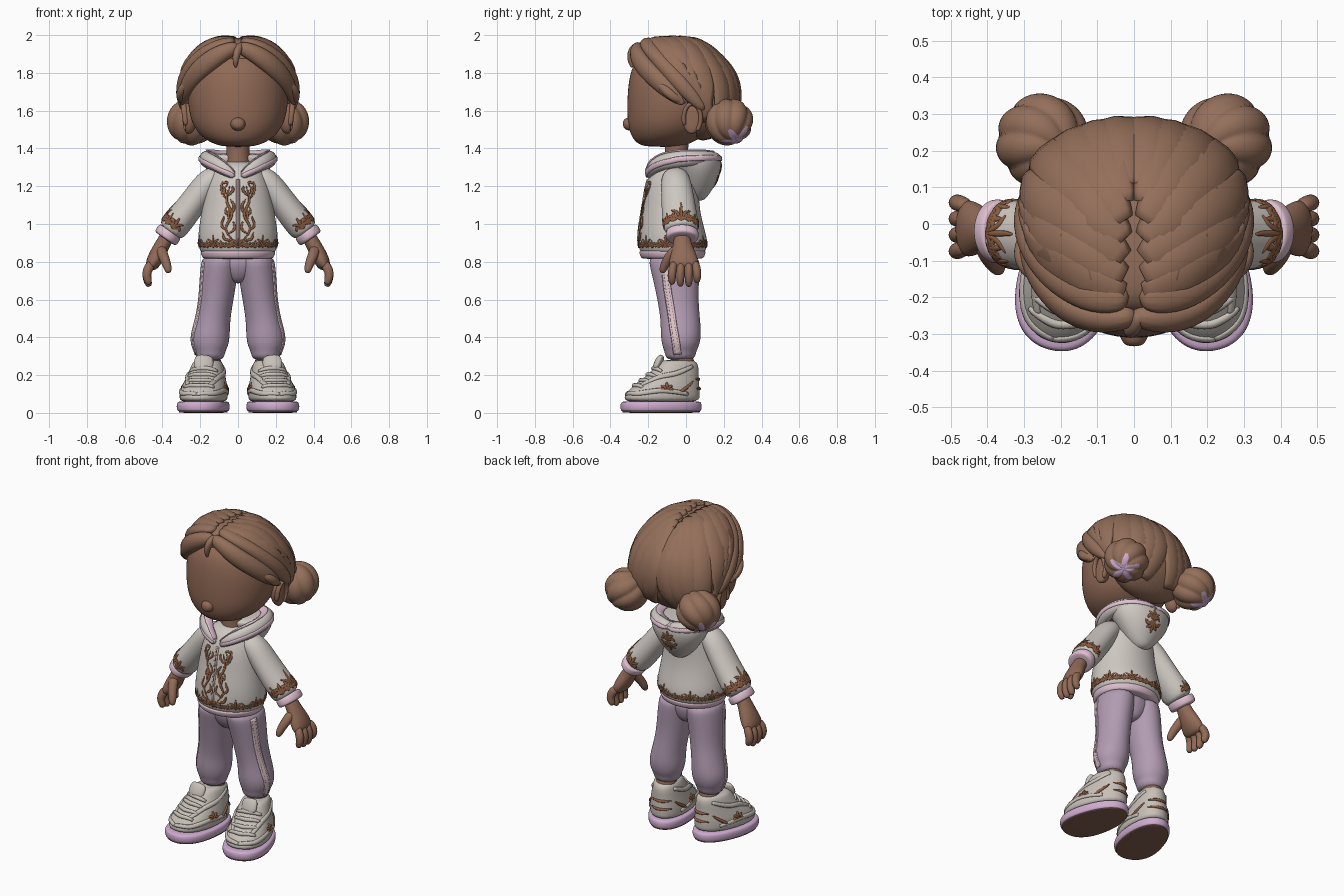
import bpy, bmesh, math
from math import sin, cos, pi, radians
from mathutils import Vector as V, Matrix
from mathutils.bvhtree import BVHTree

cube = bpy.data.objects.get("Cube")
if cube:
    bpy.data.objects.remove(cube)


def material(name, code):
    srgb = [int(code[i:i + 2], 16) / 255 for i in (0, 2, 4)]
    col = [((c + .055) / 1.055) ** 2.4 for c in srgb] + [1]
    m = bpy.data.materials.new(name)
    m.use_nodes = True
    m.diffuse_color = col
    m.node_tree.nodes["Principled BSDF"].inputs["Base Color"].default_value = col
    return m


HAIR, SKIN = material("hair brown", "946f5a"), material("skin brown", "916a56")
IVORY, PINK = material("ivory cloth", "cfc8c2"), material("pink trim", "e0c0d0")
LILAC, PALE = material("lilac cloth", "b29cb2"), material("pale stripe", "e2c8c8")
BRONZE, SHOE = material("bronze thread", "8c5e42"), material("shoe grey", "c8c0b8")
SOLE, TREAD = material("lavender sole", "cfaccf"), material("tread brown", "86604f")


def finish(name, bm, mats, mirror=False, sub=0):
    bmesh.ops.recalc_face_normals(bm, faces=bm.faces)
    me = bpy.data.meshes.new(name)
    for f in bm.faces:
        f.smooth = True
    bm.to_mesh(me)
    bm.free()
    for m in mats:
        me.materials.append(m)
    ob = bpy.data.objects.new(name, me)
    bpy.context.collection.objects.link(ob)
    if mirror:
        ob.modifiers.new("Mirror", 'MIRROR').use_mirror_merge = False
    if sub:
        s = ob.modifiers.new("Smooth", 'SUBSURF')
        s.levels = s.render_levels = sub
    return ob


def skin_rings(bm, rings):
    rows = [[bm.verts.new(p) for p in r] for r in rings]
    n = len(rows[0])
    for a, b in zip(rows, rows[1:]):
        for i in range(n):
            bm.faces.new((a[i], a[(i + 1) % n], b[(i + 1) % n], b[i]))
    bm.faces.new(rows[0][::-1])
    bm.faces.new(rows[-1])


def stack(name, rows, mat, mirror=False, egg=0, power=2, xf=Matrix(), n=20):
    """Horizontal rings: rows of (z, centre x, centre y, half width, half depth)."""
    bm, rings = bmesh.new(), []
    for z, cx, cy, rx, ry in rows:
        ring = []
        for i in range(n):
            c, s = cos(2 * pi * i / n), sin(2 * pi * i / n)
            k = (abs(c) ** power + abs(s) ** power) ** (-1 / power)
            ring.append(xf @ V((cx + rx * c * k * (1 - egg * s), cy + ry * s * k, z)))
        rings.append(ring)
    skin_rings(bm, rings)
    return finish(name, bm, [mat], mirror, 2)


def tube(name, rows, mat, mirror=False, ref=(0, 1, 0), n=12):
    """Rings along a path: rows of (point, radius across, radius along ref)."""
    bm, rings = bmesh.new(), []
    pts = [V(r[0]) for r in rows]
    for i, (_, ra, rb) in enumerate(rows):
        t = (pts[min(i + 1, len(pts) - 1)] - pts[max(i - 1, 0)]).normalized()
        a = t.cross(V(ref)).normalized()
        b = a.cross(t)
        rings.append([pts[i] + a * ra * cos(2 * pi * k / n) + b * rb * sin(2 * pi * k / n)
                      for k in range(n)])
    skin_rings(bm, rings)
    return finish(name, bm, [mat], mirror, 2)


def spline(pts, k=7):
    p = [V(q) for q in pts]
    p = [2 * p[0] - p[1]] + p + [2 * p[-1] - p[-2]]
    out = []
    for a, b, c, d in zip(p, p[1:], p[2:], p[3:]):
        for j in range(k):
            t = j / k
            out.append(.5 * (2 * b + (c - a) * t + (2 * a - 5 * b + 4 * c - d) * t * t
                             + (3 * b - a - 3 * c + d) * t ** 3))
    return out + [p[-2]]


def ribbons(name, target, paths, width, thick, mat, mirror=False, ends=.25):
    """Tapered bands laid along the surface of the target."""
    bpy.context.view_layer.update()
    tree = BVHTree.FromObject(target, bpy.context.evaluated_depsgraph_get())
    bm = bmesh.new()
    for path in paths:
        hits = [tree.find_nearest(p)[:2] for p in spline(path)]
        rings, last = [], len(hits) - 1
        for i, (p, nor) in enumerate(hits):
            t = (hits[min(i + 1, last)][0] - hits[max(i - 1, 0)][0]).normalized()
            side = t.cross(nor).normalized()
            f = ends + (1 - ends) * sin(pi * i / last) ** .6 if 0 < i < last else ends
            rings.append([p + side * width * f * cos(k * pi / 4) + nor * thick * f * sin(k * pi / 4)
                          for k in range(8)])
        skin_rings(bm, rings)
    return finish(name, bm, [mat], mirror)


def leaf_motif(c, u, v, s):
    """Five curling petals fanned around a point."""
    c, u, v = V(c), V(u).normalized(), V(v).normalized()
    ray = lambda a, r: c + (u * sin(a) + v * cos(a)) * s * r
    return [[c, ray(a * .6, .5), ray(a, 1 - abs(a) * .2)] for a in (-1.5, -.7, 0, .7, 1.5)]


# Head, face and neck
stack("head", [(1.408, 0, -.12, .07, .09), (1.425, 0, -.12, .135, .14), (1.46, 0, -.1, .195, .19),
               (1.52, 0, -.08, .242, .23), (1.6, 0, -.06, .265, .255), (1.7, 0, -.05, .272, .263),
               (1.8, 0, -.05, .255, .25), (1.88, 0, -.05, .2, .215), (1.93, 0, -.05, .1, .1)], SKIN, power=2.05)
stack("neck", [(z, 0, -.05, r, r) for z, r in ((1.24, .075), (1.32, .065), (1.4, .06), (1.46, .07))], SKIN)
tube("nose", [((0, y, 1.53), r, r * .9) for y, r in ((-.27, .05), (-.3, .042), (-.322, .034), (-.334, .018))],
     SKIN, ref=(0, 0, 1))
tube("ears", [((x, .03, 1.56), a, b) for x, a, b in
              ((.22, .04, .07), (.26, .055, .09), (.28, .05, .085), (.283, .02, .03))], SKIN, True, (0, 0, 1))
tube("ear_rims", [((.28 + .01 * sin(a), .033 - .047 * cos(a), 1.56 + .08 * sin(a)), .013, .016)
                  for a in [i * pi / 6 for i in range(-1, 9)]], SKIN, True, (1, 0, 0), 8)

# Hair: scalp volume, swept locks, bangs and buns
cap = stack("hair_base", [(1.44, 0, .09, .12, .05), (1.52, 0, .115, .235, .115), (1.6, 0, .125, .282, .15),
                          (1.7, 0, .085, .298, .195), (1.8, 0, .01, .29, .245), (1.88, 0, -.035, .25, .22),
                          (1.945, 0, -.06, .185, .18), (1.985, 0, -.075, .1, .11)], HAIR, n=28)
locks, core = [], V((0, 0, 1.72))
for i in range(7):
    s = i / 6
    a = V((.03, -.2, 1.98)).lerp(V((.035, .1, 1.95)), s)
    b = V((.31, -.05, 1.77)).lerp(V((.05, .3, 1.7)), s)
    c = V((.28, .08, 1.62)).lerp(V((.1, .2, 1.49)), s)
    mid = core + (a * .55 + b * .45 + V((0, .03 * (1 - s), 0)) - core) * 1.25
    locks.append([a, mid, b, c])
ribbons("swept_locks", cap, locks, .07, .024, HAIR, True, .55)
tube("front_bangs", [((-.01, -.25, 1.945), .03, .03), ((.08, -.262, 1.91), .045, .05),
                     ((.17, -.24, 1.85), .045, .058), ((.245, -.165, 1.775), .042, .055),
                     ((.282, -.08, 1.7), .038, .048), ((.3, -.01, 1.63), .012, .015)], HAIR, True, (0, 0, 1))
tube("upper_bangs", [((.01, -.2, 1.97), .04, .025), ((.1, -.2, 1.95), .055, .035),
                     ((.2, -.15, 1.885), .055, .045), ((.275, -.07, 1.785), .045, .05),
                     ((.3, .02, 1.69), .038, .045), ((.29, .1, 1.6), .015, .02)], HAIR, True, (0, 0, 1))
tube("temple_wisps", [((.26, -.15, 1.75), .02, .02), ((.3, -.11, 1.71), .03, .03),
                      ((.31, -.06, 1.665), .025, .028), ((.285, 0, 1.64), .008, .008)], HAIR, True, (0, 0, 1), 8)
tube("forehead_curl", [((.02, -.24, 1.955), .02, .02), ((0, -.28, 1.925), .032, .025),
                       ((-.015, -.295, 1.87), .024, .02), ((-.012, -.285, 1.825), .006, .006)],
     HAIR, ref=(1, 0, 0), n=8)

bm = bmesh.new()
bmesh.ops.create_uvsphere(bm, u_segments=84, v_segments=36, radius=1)
for f in bm.faces:
    c = f.calc_center_median()
    reach = .3 + .5 * abs(cos(2.5 * math.atan2(c.y, c.x))) ** 3
    f.material_index = int(math.acos(max(-1, min(1, c.normalized().z))) < reach)
turn = V((.45, .35, -.8)).to_track_quat('Z', 'Y')
for v in bm.verts:
    th, ph = math.acos(max(-1, min(1, v.co.z))), math.atan2(v.co.y, v.co.x)
    r = .115 * (1 + .13 * sin(th) * abs(sin(3.5 * ph + 1.6 * th)) ** .7)
    v.co = turn @ (v.co * r) + V((.25, .228, 1.54))
finish("hair_buns", bm, [HAIR, SOLE], True)

# Jacket body, hem, hood
jacket = stack("jacket_body", [(.835, 0, -.072, .18, .155), (.86, 0, -.07, .205, .178), (.91, 0, -.07, .216, .188),
                               (1, 0, -.08, .205, .17), (1.1, 0, -.08, .187, .15), (1.2, 0, -.075, .17, .143),
                               (1.28, 0, -.06, .14, .128), (1.34, 0, -.045, .09, .08)], IVORY, n=28)
stack("jacket_hem", [(z, 0, -.072, r, r - .022) for z, r in
                     ((.815, .165), (.818, .188), (.84, .197), (.856, .2), (.864, .185))], PINK, n=28)
bag = stack("hood_bag", [(1.12, 0, .06, .03, .035), (1.16, 0, .06, .08, .065), (1.22, 0, .065, .13, .1),
                         (1.29, 0, .06, .175, .13), (1.35, 0, .045, .192, .145), (1.375, 0, .04, .17, .125)], IVORY)
collar = tube("hood_collar", [((.015, -.2, 1.25), .012, .02), ((.07, -.19, 1.29), .03, .035),
                              ((.14, -.13, 1.33), .04, .045), ((.175, -.03, 1.345), .04, .045),
                              ((.16, .07, 1.35), .04, .04), ((.1, .14, 1.35), .04, .035),
                              ((-.01, .16, 1.345), .04, .035)], IVORY, True, (0, 0, 1))
ribbons("hood_trim", collar, [[(.01, -.24, 1.24), (.08, -.24, 1.265), (.17, -.18, 1.305), (.23, -.03, 1.345),
                               (.21, .1, 1.35), (.11, .2, 1.35), (0, .22, 1.345)]], .015, .006, PINK, True, .8)
ribbons("hood_lining", collar, [[(.015, -.2, 1.28), (.06, -.17, 1.34), (.12, -.11, 1.39),
                                 (.14, 0, 1.4), (.1, .09, 1.41), (0, .12, 1.41)]], .026, .006, PINK, True, .7)
ribbons("zipper_tape", jacket, [[(0, -.3, z) for z in (.86, 1, 1.15, 1.27)]], .01, .003, PALE, ends=1)
ribbons("zipper_teeth", jacket, [[(0, -.3, z) for z in (.86, 1, 1.15, 1.27)]], .003, .005, BRONZE, ends=1)

# Sleeves, cuffs and hands
sleeve = tube("sleeves", [((.08, -.06, 1.27), .05, .06), ((.15, -.055, 1.235), .072, .08),
                          ((.215, -.045, 1.145), .072, .088), ((.285, -.035, 1.05), .077, .094),
                          ((.34, -.025, .985), .08, .096), ((.362, -.022, .955), .07, .085)], IVORY, True, n=18)
axis = V((.57, 0, -.82)).normalized()
wrist = V((.372, -.02, .942))
tube("cuffs", [(wrist + axis * d, r, r + .018) for d, r in
               ((-.026, .058), (-.022, .069), (0, .071), (.022, .069), (.026, .05))], PINK, True, n=18)
tube("palms", [((.365, -.02, .95), .04, .045), ((.395, -.02, .9), .04, .048), ((.42, -.015, .85), .045, .066),
               ((.447, -.012, .8), .043, .083), ((.468, -.012, .76), .028, .076)], SKIN, True)
for i, name in enumerate(("index", "middle", "ring", "little")):
    y, end = -.072 + .043 * i, .69 - .012 * sin(i) + .01 * (i == 3)
    tube(name + "_fingers", [((.45, y * .8, .8), .025, .022), ((.477, y, .765), .029, .025),
                             ((.485, y * 1.04, .73), .026, .024), ((.477, y * 1.03, end + .012), .024, .022),
                             ((.468, y * 1.02, end - .012), .014, .013)], SKIN, True, n=8)
tube("thumbs", [((.41, -.04, .88), .025, .03), ((.4, -.08, .84), .03, .032), ((.38, -.108, .795), .027, .027),
                ((.37, -.122, .76), .023, .023), ((.366, -.128, .74), .012, .012)], SKIN, True, (1, 0, 0), 8)

# Jacket embroidery
front = lambda *xz: [(x, -.28, z) for x, z in xz]
scrolls = [front((.03, .91), (.075, .98), (.04, 1.06), (.08, 1.14), (.06, 1.22)),
           front((.08, 1.14), (.125, 1.19), (.13, 1.245), (.085, 1.25), (.09, 1.215)),
           front((.07, .97), (.105, 1.0), (.09, 1.05)), front((.045, 1.05), (.025, 1.1), (.05, 1.14)),
           front((.04, 1.06), (.08, 1.07), (.075, 1.1)), front((.06, .95), (.02, .98), (.03, 1.02)),
           front((.07, 1.16), (.035, 1.19), (.04, 1.22)), front((.1, 1.16), (.1, 1.2), (.13, 1.22)),
           front((.03, .91), (.08, .92), (.1, .96)), front((.055, 1.02), (.06, 1.06), (.05, 1.1))]
ribbons("front_scrolls", jacket, scrolls, .0075, .004, BRONZE, True)
hem = []
for i in range(15):
    a = -pi / 2 + pi * i / 14
    hem += leaf_motif((.22 * cos(a), -.07 + .19 * sin(a), .872), (-sin(a), cos(a), 0), (0, 0, 1),
                      .07 if i % 3 == 0 else .04)
ribbons("hem_leaves", jacket, hem, .007, .004, BRONZE, True)
side, cuff_leaves = V((0, 1, 0)), []
for i in range(7):
    a = -pi / 2 + pi * i / 6
    rad = side * sin(a) + side.cross(axis) * -cos(a)
    rad = rad if rad.x > -.01 else side * sin(a) + side.cross(axis) * cos(a)
    cuff_leaves += leaf_motif(V((.347, -.025, .975)) + rad * .09, axis.cross(rad), -axis, .125 if i == 3 else .07)
ribbons("sleeve_leaves", sleeve, cuff_leaves, .0085, .004, BRONZE, True)
ribbons("hood_emblem", bag, leaf_motif((0, .22, 1.25), (1, 0, 0), (0, 0, 1), .08)
        + leaf_motif((0, .2, 1.25), (1, 0, 0), (0, 0, -1), .09), .01, .004, BRONZE)

# Trousers
stack("trouser_hips", [(.685, 0, -.055, .03, .06), (.71, 0, -.055, .08, .09), (.76, 0, -.06, .14, .115),
                       (.85, 0, -.065, .17, .13)], LILAC)
legs = stack("trouser_legs", [(.84, .088, -.065, .1, .135), (.78, .095, -.06, .103, .135), (.7, .106, -.052, .1, .122),
                              (.6, .117, -.043, .094, .11), (.52, .13, -.033, .094, .106), (.46, .14, -.028, .098, .107),
                              (.4, .147, -.027, .105, .108), (.35, .148, -.028, .096, .097),
                              (.325, .148, -.03, .08, .084), (.275, .148, -.03, .075, .077)], LILAC, True)
line = lambda dy: [(x + .03, y + dy, z) for x, y, z in
                   ((.19, -.125, .81), (.2, -.11, .65), (.22, -.085, .5), (.235, -.065, .4), (.22, -.05, .3))]
ribbons("leg_stripes", legs, [line(0)], .022, .003, PALE, True, 1)
ribbons("leg_piping", legs, [line(-.02), line(.02)], .006, .005, PINK, True, 1)
stack("ankles", [(z, .148, -.02, .06, .064) for z in (.18, .24, .32)], SKIN, True)

# Shoes
XF = Matrix.Translation((.148, 0, 0)) @ Matrix.Rotation(radians(13), 4, 'Z')
stack("shoe_treads", [(z, 0, -.135, .122, .21) for z in (0, .003, .015, .018)], TREAD, True, .13, 2.3, XF)
stack("shoe_soles", [(z, 0, -.135, .13 + d, .217 + d) for z, d in
                     ((.006, -.012), (.01, 0), (.035, .004), (.055, 0), (.064, -.012))], SOLE, True, .13, 2.3, XF)
upper = stack("shoe_uppers", [(.05, 0, -.133, .118, .203), (.09, 0, -.13, .122, .204), (.13, 0, -.115, .118, .188),
                              (.17, 0, -.09, .106, .158), (.21, 0, -.065, .094, .132), (.25, 0, -.048, .083, .115),
                              (.275, 0, -.045, .072, .097), (.28, 0, -.045, .05, .06)], SHOE, True, .12, 2.2, XF, 24)
shoe = lambda *pts: [XF @ V(p) for p in pts]
ribbons("shoe_laces", upper, [shoe((-.075, y + .03, z - .02), (0, y - .02, z + .02), (.075, y + .03, z - .02))
                              for y, z in ((-.28, .15), (-.245, .18), (-.21, .21), (-.18, .24))],
        .013, .012, SHOE, True, .6)
ribbons("shoe_panels", upper, [shoe((s * .12, .0, .1), (s * .13, -.15, .12), (s * .1, -.28, .11), (0, -.34, .11))
                               for s in (-1, 1)] +
        [shoe((s * .08, .03, .25), (s * .1, -.08, .21), (s * .09, -.2, .19), (s * .06, -.27, .15))
         for s in (-1, 1)], .014, .008, SHOE, True, .7)
tube("shoe_tongues", [(XF @ V(p), a, b) for p, a, b in
                      (((0, -.17, .22), .05, .02), ((0, -.15, .265), .055, .024), ((0, -.135, .295), .05, .02),
                       ((0, -.13, .305), .03, .01))], SHOE, True)
marks = [shoe((-.07, .05, z), (0, .1, z), (.07, .05, z)) for z in (.13, .18)]
for s in (-1, 1):
    marks += leaf_motif(XF @ V((s * .13, -.13, .11)), (0, 1, 0), (0, 0, 1), .06)
    marks += [shoe((s * .13, -.07, .1), (s * .12, -.02, .13), (s * .1, .04, .17))]
ribbons("shoe_embroidery", upper, marks, .009, .009, BRONZE, True)
